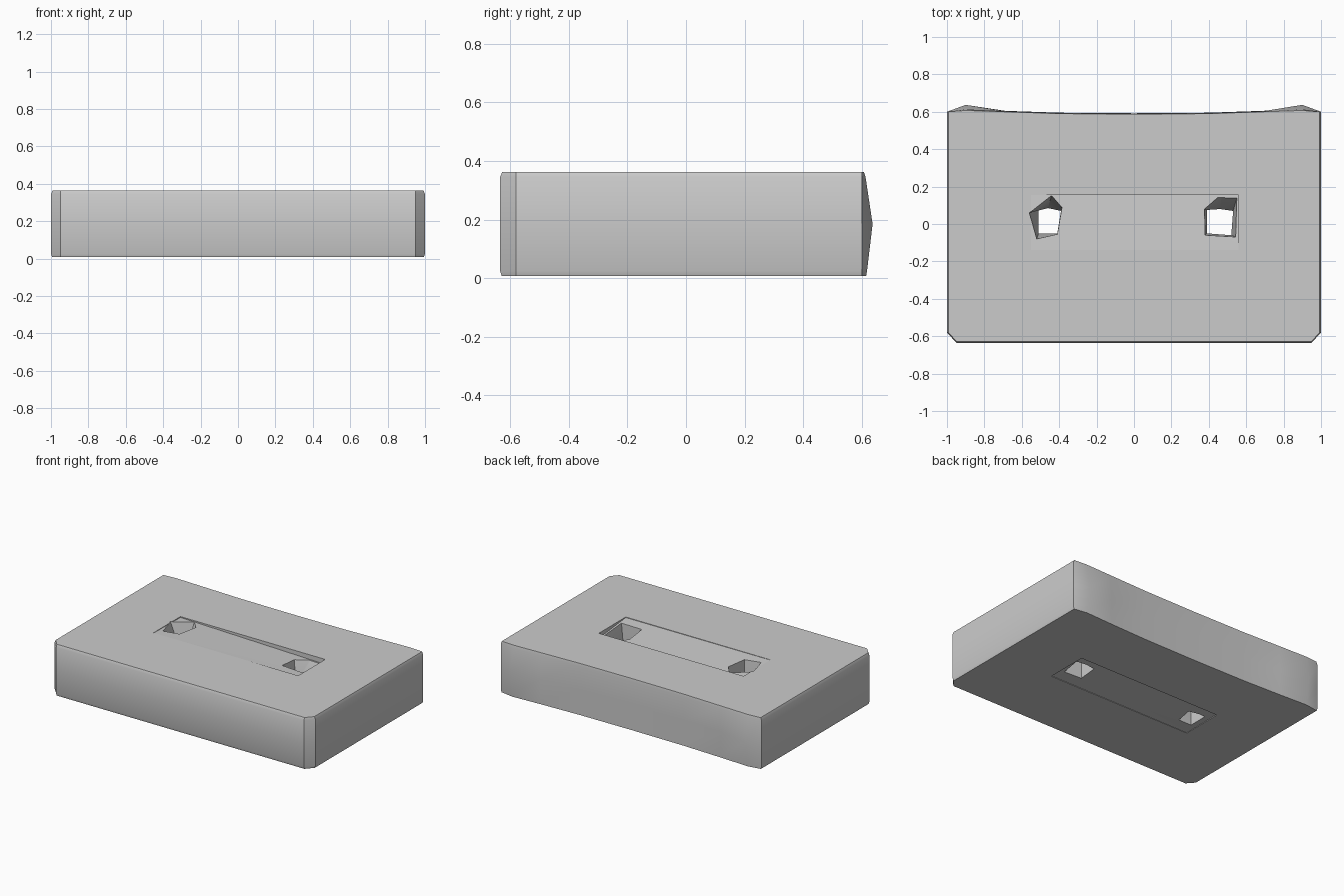
import bpy, bmesh

if "Cube" in bpy.data.objects:
    bpy.data.objects.remove(bpy.data.objects["Cube"])


def loft(name, rings):
    """Closed solid through matching rings of (x, y, z), bottom to top."""
    bm = bmesh.new()
    loops = [[bm.verts.new(p) for p in ring] for ring in rings]
    n = len(loops[0])
    for a, b in zip(loops, loops[1:]):
        for i in range(n):
            j = (i + 1) % n
            bm.faces.new((a[i], a[j], b[j], b[i]))
    bm.faces.new(loops[0][::-1])
    bm.faces.new(loops[-1])
    bmesh.ops.triangulate(bm, faces=[f for f in bm.faces if len(f.verts) > 4])
    bmesh.ops.recalc_face_normals(bm, faces=bm.faces[:])
    mesh = bpy.data.meshes.new(name)
    bm.to_mesh(mesh)
    bm.free()
    ob = bpy.data.objects.new(name, mesh)
    bpy.context.collection.objects.link(ob)
    return ob


def outline(z, inset, ear, back):
    """Case outline: clipped front corners, bulged back corners, hollow back."""
    half = [(0.95, -0.635 + inset), (1 - inset, -0.58), (1 - inset, 0.60),
            (0.90, ear), (0.69, back + 0.013), (0.4, back + 0.003)]
    pts = half + [(0, back)] + [(-x, y) for x, y in half[::-1]]
    return [(x, y, z) for x, y in pts]


# Cassette-shaped slab
case = loft("case", [
    outline(0.008, 0.006, 0.615, 0.592),
    outline(0.025, 0.0, 0.618, 0.592),
    outline(0.185, 0.0, 0.637, 0.59),
    outline(0.345, 0.0, 0.613, 0.59),
    outline(0.363, 0.008, 0.607, 0.587),
])

# Faceted spool holes, wide at the top and narrower from half depth down
holes = {
    "left_hole_cutter": (
        [(-0.56, 0.06), (-0.52, -0.08), (-0.41, -0.055), (-0.385, 0.09), (-0.44, 0.155)],
        [(-0.51, 0.085), (-0.51, -0.05), (-0.41, -0.05), (-0.39, 0.07), (-0.46, 0.085)]),
    "right_hole_cutter": (
        [(0.375, 0.08), (0.38, -0.06), (0.545, -0.07), (0.555, 0.155), (0.46, 0.155)],
        [(0.39, 0.075), (0.39, -0.05), (0.52, -0.06), (0.53, 0.07), (0.46, 0.08)]),
}
cutters = []
for name, (wide, narrow) in holes.items():
    cutters.append(loft(name, [[(x, y, z) for x, y in ring] for ring, z in
                               ((narrow, -0.05), (narrow, 0.18), (wide, 0.363), (wide, 0.45))]))

# Shallow window recesses, deepest along the back right edge
rect = [(-0.55, -0.14), (0.56, -0.14), (0.56, 0.155), (-0.55, 0.155)]
for name, level, sign in (("top_window_cutter", 0.363, 1), ("bottom_window_cutter", 0.008, -1)):
    depths = (0.002, 0.004, 0.035, 0.006)
    inner = [(x, y, level - sign * d) for (x, y), d in zip(rect, depths)]
    outer = [(x, y, level + sign * 0.1) for x, y in rect]
    cutters.append(loft(name, [inner, outer]))

for cutter in cutters:
    cutter.hide_render = True
    cutter.hide_set(True)
    mod = case.modifiers.new(cutter.name, 'BOOLEAN')
    mod.operation = 'DIFFERENCE'
    mod.solver = 'EXACT'
    mod.object = cutter

# Bake the cuts, drop the cutters and shade
bpy.context.view_layer.update()
baked = bpy.data.meshes.new_from_object(
    case.evaluated_get(bpy.context.evaluated_depsgraph_get()))
case.modifiers.clear()
case.data = baked
for cutter in cutters:
    bpy.data.objects.remove(cutter)
bpy.context.view_layer.objects.active = case
case.select_set(True)
bpy.ops.object.shade_smooth_by_angle(angle=0.6)
